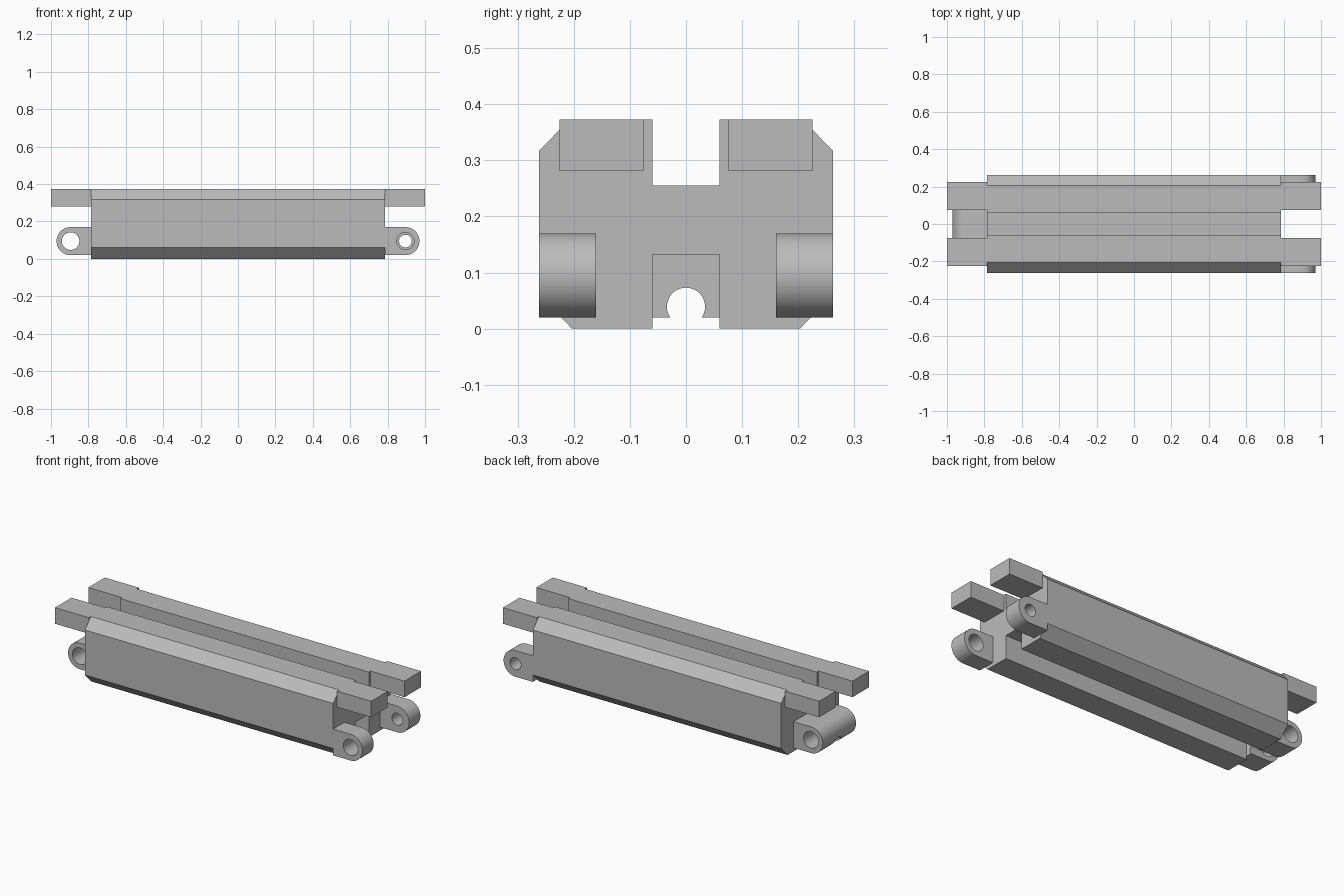
import bpy, bmesh, math
from mathutils import Vector

if "Cube" in bpy.data.objects:
    bpy.data.objects.remove(bpy.data.objects["Cube"], do_unlink=True)

grey = bpy.data.materials.new("plain grey")
grey.use_nodes = True
colour = (0.5, 0.5, 0.5, 1)
grey.diffuse_color = colour
grey.node_tree.nodes["Principled BSDF"].inputs["Base Color"].default_value = colour

BODY_X = 0.785          # half length of the body
PIN_X, PIN_Z, LUG_R = 0.895, 0.095, 0.075


def extrude(name, points, offset):
    """Extrude a closed outline of 3D points along an offset vector."""
    bm = bmesh.new()
    face = bm.faces.new([bm.verts.new(p) for p in points])
    moved = bmesh.ops.extrude_face_region(bm, geom=[face])["geom"]
    verts = [v for v in moved if isinstance(v, bmesh.types.BMVert)]
    bmesh.ops.translate(bm, verts=verts, vec=Vector(offset))
    bmesh.ops.recalc_face_normals(bm, faces=bm.faces)
    mesh = bpy.data.meshes.new(name)
    bm.to_mesh(mesh)
    bm.free()
    mesh.materials.append(grey)
    obj = bpy.data.objects.new(name, mesh)
    bpy.context.collection.objects.link(obj)
    return obj


def select(obj):
    bpy.ops.object.select_all(action="DESELECT")
    obj.select_set(True)
    bpy.context.view_layer.objects.active = obj


def cut(obj, cutter):
    """Subtract a cutter, then throw it away."""
    select(obj)
    mod = obj.modifiers.new("cut", "BOOLEAN")
    mod.operation, mod.solver, mod.object = "DIFFERENCE", "EXACT", cutter
    bpy.ops.object.modifier_apply(modifier=mod.name)
    bpy.data.objects.remove(cutter, do_unlink=True)


def circle(radius, steps=48):
    turns = [2 * math.pi * i / steps for i in range(steps)]
    return [(radius * math.cos(t), radius * math.sin(t)) for t in turns]


def lug(name, side, y0, y1, hole):
    """Rounded hinge lug with a pin hole, on the given end."""
    outline = [(side * BODY_X, y0, PIN_Z - LUG_R)]
    for i in range(33):
        t = -math.pi / 2 + math.pi * i / 32
        outline.append((side * (PIN_X + LUG_R * math.cos(t)), y0,
                        PIN_Z + LUG_R * math.sin(t)))
    outline.append((side * BODY_X, y0, PIN_Z + LUG_R))
    obj = extrude(name, outline, (0, y1 - y0, 0))
    ring = [(side * PIN_X + a, y0 - 0.1, PIN_Z + b) for a, b in circle(hole)]
    cut(obj, extrude("pin_cutter", ring, (0, y1 - y0 + 0.2, 0)))
    return obj


def smooth(obj):
    select(obj)
    bpy.ops.object.shade_smooth_by_angle(angle=math.radians(30))


# Body: chamfered block with a channel along the top and the bottom
half = [(0.06, 0.132), (0.06, 0), (0.203, 0), (0.262, 0.06),
        (0.262, 0.317), (0.207, 0.373), (0.06, 0.373), (0.06, 0.255)]
section = half + [(-y, z) for y, z in reversed(half)]
extrude("body", [(-BODY_X, y, z) for y, z in section], (2 * BODY_X, 0, 0))

# Four square bars reaching out at the upper corners
for end, sx in (("left", 1), ("right", -1)):
    for face, sy in (("front", -1), ("back", 1)):
        bar = [(sx * BODY_X, sy * y, z) for y, z in
               ((0.076, 0.281), (0.225, 0.281), (0.225, 0.373), (0.076, 0.373))]
        extrude(f"{end}_{face}_bar", bar, (sx * (1 - BODY_X), 0, 0))

# Fork lugs: wide hole in front, narrow hole behind
smooth(lug("front_fork_lug", 1, -0.262, -0.16, 0.046))
smooth(lug("back_fork_lug", 1, 0.16, 0.262, 0.034))

# Wide hinge tongue with a round groove underneath
tongue = lug("hinge_tongue", -1, -0.15, 0.15, 0.047)
groove = [(-1.1, a, 0.039 + b) for a, b in circle(0.034)]
cut(tongue, extrude("groove_cutter", groove, (0.4, 0, 0)))
smooth(tongue)
